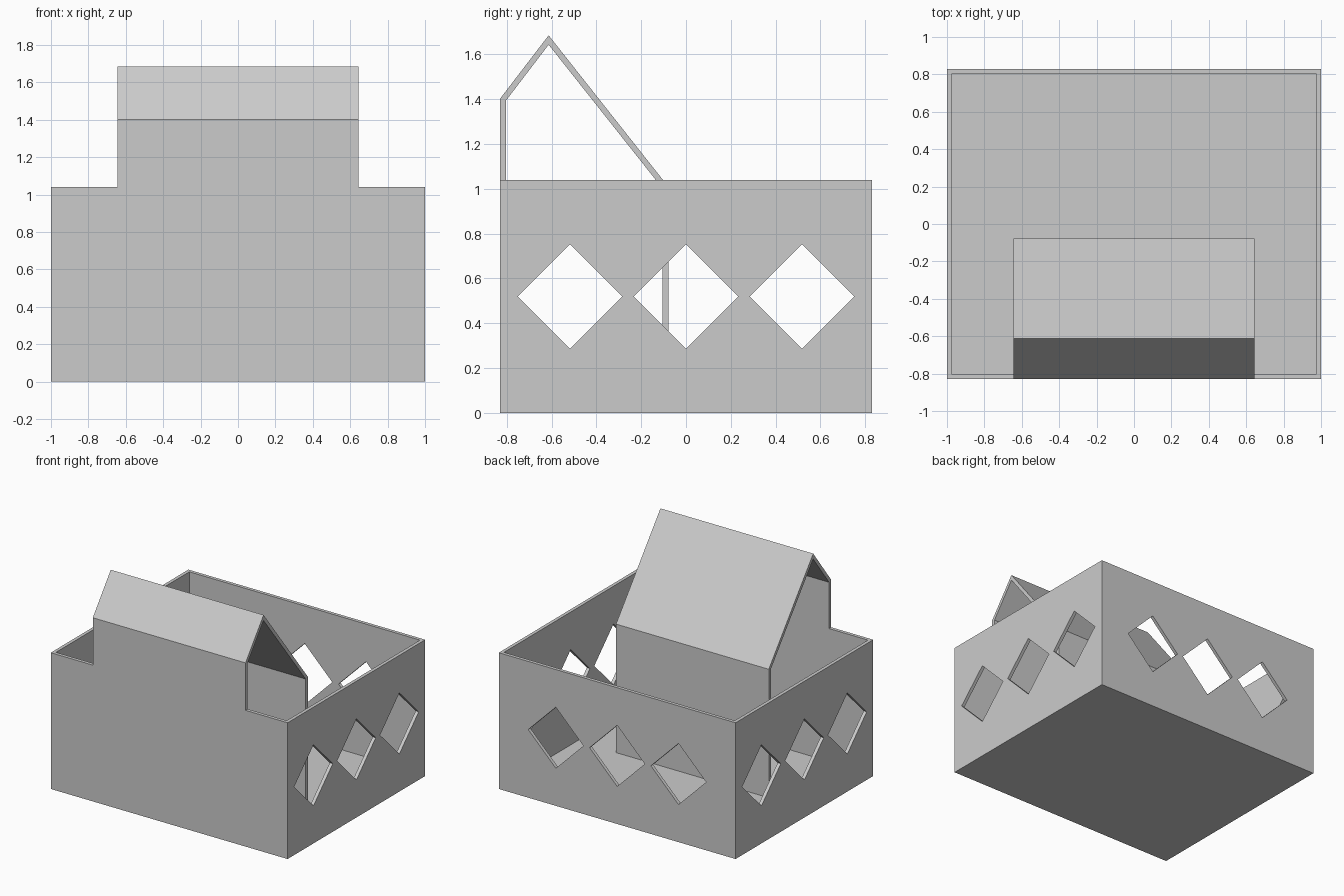
import bpy
from math import pi
from mathutils import Matrix

if "Cube" in bpy.data.objects:
    bpy.data.objects.remove(bpy.data.objects["Cube"])

W, D, H, T = 1.0, 0.83, 1.04, 0.026   # half width, half depth, wall height, thickness
HW = 0.645                            # half width of the gabled house
EAVE = 1.393

grey = bpy.data.materials.new("plain grey")
grey.diffuse_color = (0.6, 0.6, 0.6, 1)
grey.use_nodes = True
grey.node_tree.nodes["Principled BSDF"].inputs["Base Color"].default_value = grey.diffuse_color

# Axes of a profile plane: columns are profile u, profile v, extrusion
ALONG_X = Matrix(((0, 0, 1), (1, 0, 0), (0, 1, 0))).to_4x4()    # profile in y, z
ALONG_Y = Matrix(((1, 0, 0), (0, 0, -1), (0, 1, 0))).to_4x4()   # profile in x, z
ALONG_Z = Matrix.Identity(4)                                    # profile in x, y


def panel(name, loops, axes, centre, half):
    """Extrude a filled outline, with optional holes, by half to both sides."""
    curve = bpy.data.curves.new(name, 'CURVE')
    curve.dimensions, curve.fill_mode, curve.extrude = '2D', 'BOTH', half
    for loop in loops:
        spline = curve.splines.new('POLY')
        spline.points.add(len(loop) - 1)
        for point, (u, v) in zip(spline.points, loop):
            point.co = (u, v, 0, 1)
        spline.use_cyclic_u = True
    temp = bpy.data.objects.new(name + "_outline", curve)
    bpy.context.collection.objects.link(temp)
    mesh = bpy.data.meshes.new_from_object(
        temp.evaluated_get(bpy.context.evaluated_depsgraph_get()))
    bpy.data.objects.remove(temp)
    mesh.transform(Matrix.Translation(centre) @ axes)
    mesh.materials.clear()
    mesh.materials.append(grey)
    mesh.polygons.foreach_set("use_smooth", [False] * len(mesh.polygons))
    obj = bpy.data.objects.new(name, mesh)
    bpy.context.collection.objects.link(obj)
    return obj


def rect(u, v0, v1):
    return [(-u, v0), (u, v0), (u, v1), (-u, v1)]


def diamond(u, v=0.52, r=0.233):
    return [(u - r, v), (u, v + r), (u + r, v), (u, v - r)]


windows = [diamond(u) for u in (-0.518, 0, 0.518)]

# Floor
panel("floor", [rect(W, -D, D)], ALONG_Z, (0, 0, T / 2), T / 2)

# Side walls and back wall with diamond windows
for side, name in ((1, "right_wall"), (-1, "left_wall")):
    panel(name, [rect(D - T, T, H)] + windows, ALONG_X,
          (side * (W - T / 2), 0, 0), T / 2)
panel("back_wall", [rect(W, T, H)] + windows, ALONG_Y, (0, D - T / 2, 0), T / 2)

# Front wall, stepping up to the eave of the house
front = [(-W, T), (W, T), (W, H), (HW, H), (HW, EAVE), (-HW, EAVE), (-HW, H), (-W, H)]
panel("front_wall", [front], ALONG_Y, (0, -D + T / 2, 0), T / 2)

# Gabled roof running down into the inner wall, open at both ends
shell = [(-D, EAVE), (-D, 1.402), (-0.613, 1.685), (-0.077, 1.007), (-0.077, T),
         (-0.105, T), (-0.105, 1.002), (-0.613, 1.643), (-D + T, EAVE)]
panel("roof_and_inner_wall", [shell], ALONG_X, (0, 0, 0), HW)
